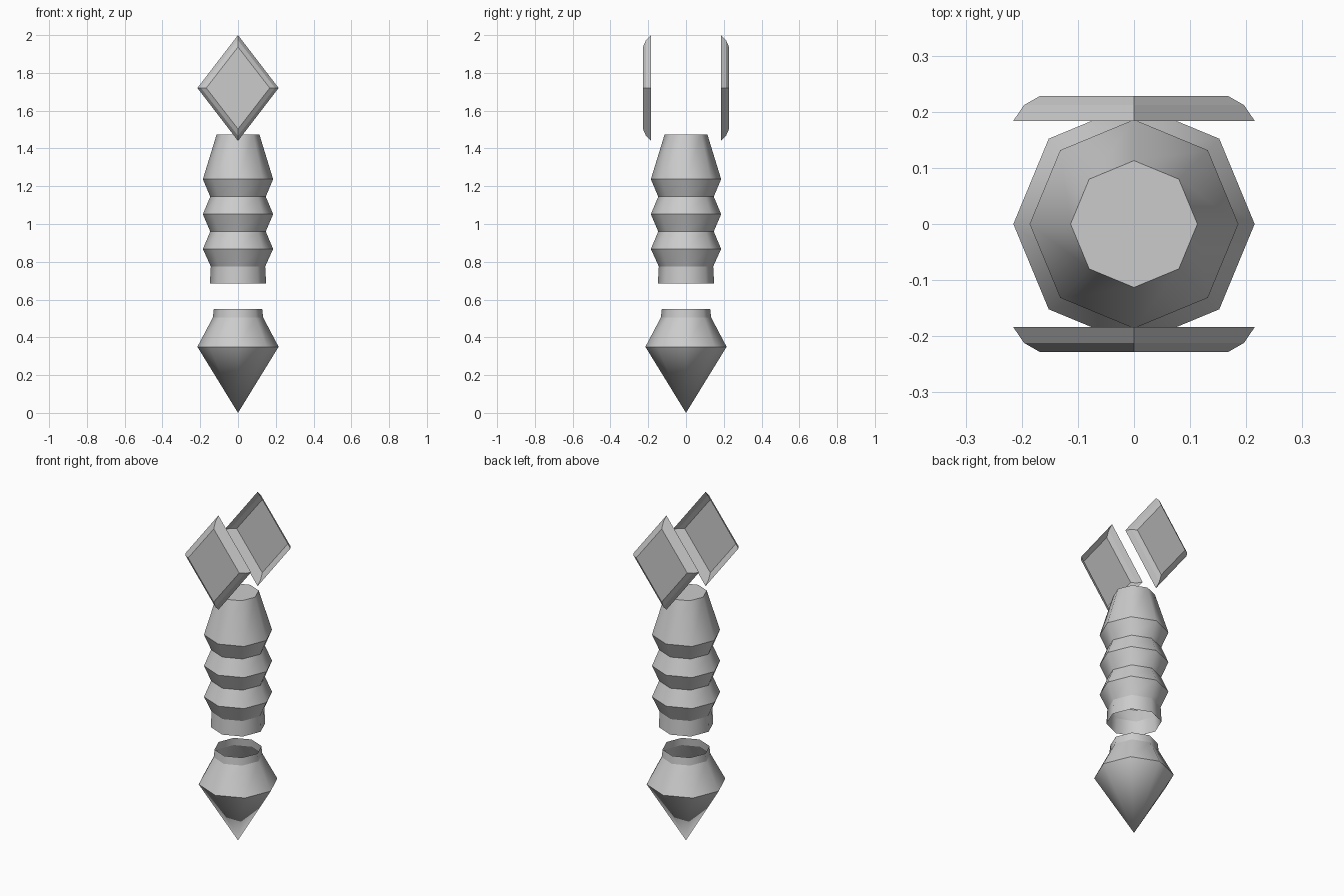
import bpy, bmesh, math

if "Cube" in bpy.data.objects:
    bpy.data.objects.remove(bpy.data.objects["Cube"])


def finish(name, bm, smooth):
    for f in bm.faces:
        f.smooth = smooth
    me = bpy.data.meshes.new(name)
    bm.to_mesh(me)
    bm.free()
    ob = bpy.data.objects.new(name, me)
    bpy.context.collection.objects.link(ob)
    return ob


def loft(bm, rings):
    """Bridge consecutive closed rings with quads."""
    for a, b in zip(rings, rings[1:]):
        n = len(a)
        for i in range(n):
            j = (i + 1) % n
            bm.faces.new((a[i], a[j], b[j], b[i]))


def lathe(name, profile, tip=None, cap=False, n=8):
    """Eight-sided turned part; ring edges stay sharp, sides are smooth."""
    bm = bmesh.new()
    rings = []
    for r, z in profile:
        rings.append([bm.verts.new((r * math.cos(2 * math.pi * i / n),
                                    r * math.sin(2 * math.pi * i / n), z))
                      for i in range(n)])
    loft(bm, rings)
    if tip is not None:
        apex = bm.verts.new((0, 0, tip))
        for i in range(n):
            bm.faces.new((rings[0][(i + 1) % n], rings[0][i], apex))
    if cap:
        bm.faces.new(rings[-1])
    for e in bm.edges:
        if abs(e.verts[0].co.z - e.verts[1].co.z) < 1e-5:
            e.smooth = False
    return finish(name, bm, True)


def diamond_plate(name, side):
    """Bevelled diamond shell, open towards the centre."""
    bm = bmesh.new()
    rings = []
    for w, h, y in ((0.215, 0.28, 0.184), (0.196, 0.253, 0.212), (0.168, 0.217, 0.228)):
        pts = [(w, 0), (0, h), (-w, 0), (0, -h)]
        rings.append([bm.verts.new((x, side * y, 1.72 + z)) for x, z in pts])
    loft(bm, rings)
    bm.faces.new(rings[-1])
    # Front plate faces -y, back plate is its mirror image
    if side > 0:
        bmesh.ops.reverse_faces(bm, faces=bm.faces[:])
    return finish(name, bm, False)


# Pointed pommel, open at the top
lathe("pommel", [(0.215, 0.35), (0.133, 0.505), (0.128, 0.55)], tip=0.0)

# Ribbed grip, open at the bottom and closed at the top
lathe("grip", [(0.149, 0.685), (0.144, 0.775), (0.186, 0.868), (0.147, 0.96),
               (0.186, 1.052), (0.147, 1.145), (0.186, 1.237), (0.113, 1.475)], cap=True)

# Diamond plates on front and back
diamond_plate("front_diamond", -1)
diamond_plate("back_diamond", 1)
